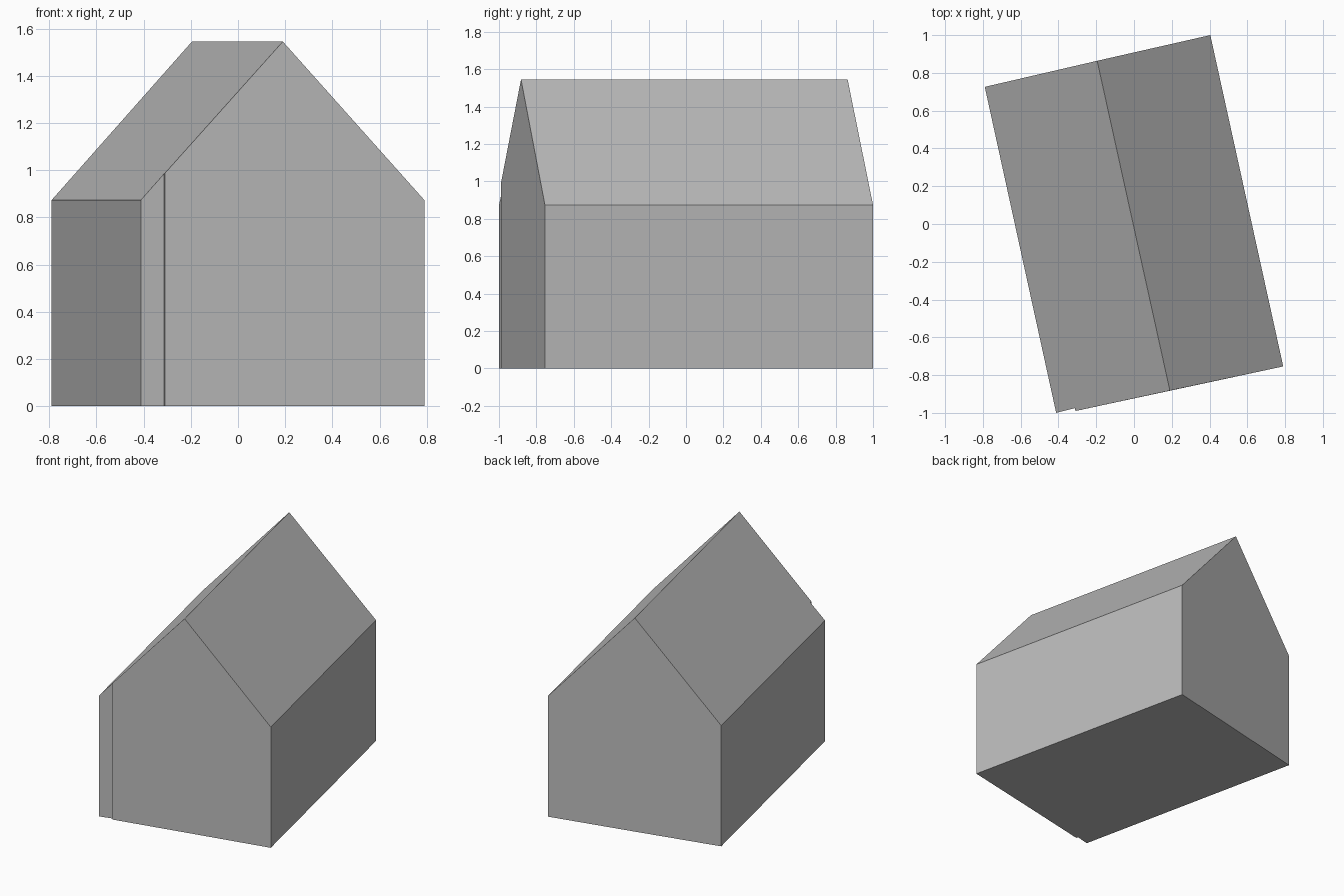
import bpy
import bmesh

cube = bpy.data.objects.get("Cube")
if cube:
    bpy.data.objects.remove(cube)

EAVE, RIDGE = 0.873, 1.545

# Plain grey finish
grey = bpy.data.materials.new("plain_grey")
grey.use_nodes = True
colour = (0.5, 0.5, 0.5, 1)
grey.diffuse_color = colour
grey.node_tree.nodes["Principled BSDF"].inputs["Base Color"].default_value = colour

# Footprint corners, anticlockwise, each with its wall height
corners = [
    ("front_left", -0.412, -1.0, EAVE),
    ("step_inner", -0.313, -0.975, 0.985),
    ("step_outer", -0.31, -0.99, 0.987),
    ("front_peak", 0.19, -0.882, RIDGE),
    ("front_right", 0.79, -0.754, EAVE),
    ("back_right", 0.404, 1.0, EAVE),
    ("back_peak", -0.195, 0.864, RIDGE),
    ("back_left", -0.79, 0.726, EAVE),
]

bm = bmesh.new()
low, high = {}, {}
for name, x, y, top in corners:
    low[name] = bm.verts.new((x, y, 0))
    high[name] = bm.verts.new((x, y, top))


# Each wall is one flat face from the floor up to the roof line
def wall(*names):
    bm.faces.new([low[n] for n in names] + [high[n] for n in reversed(names)])


wall("front_left", "step_inner")
wall("step_inner", "step_outer")
wall("step_outer", "front_peak", "front_right")
wall("front_right", "back_right")
wall("back_right", "back_peak", "back_left")
wall("back_left", "front_left")

# Roof slopes and floor
bm.faces.new([high[n] for n in ("front_peak", "front_right", "back_right", "back_peak")])
bm.faces.new([high[n] for n in ("front_left", "step_inner", "step_outer",
                                "front_peak", "back_peak", "back_left")])
bm.faces.new([low[c[0]] for c in reversed(corners)])
bmesh.ops.recalc_face_normals(bm, faces=bm.faces)

mesh = bpy.data.meshes.new("gabled_house")
bm.to_mesh(mesh)
bm.free()
mesh.materials.append(grey)
house = bpy.data.objects.new("gabled_house", mesh)
bpy.context.collection.objects.link(house)
